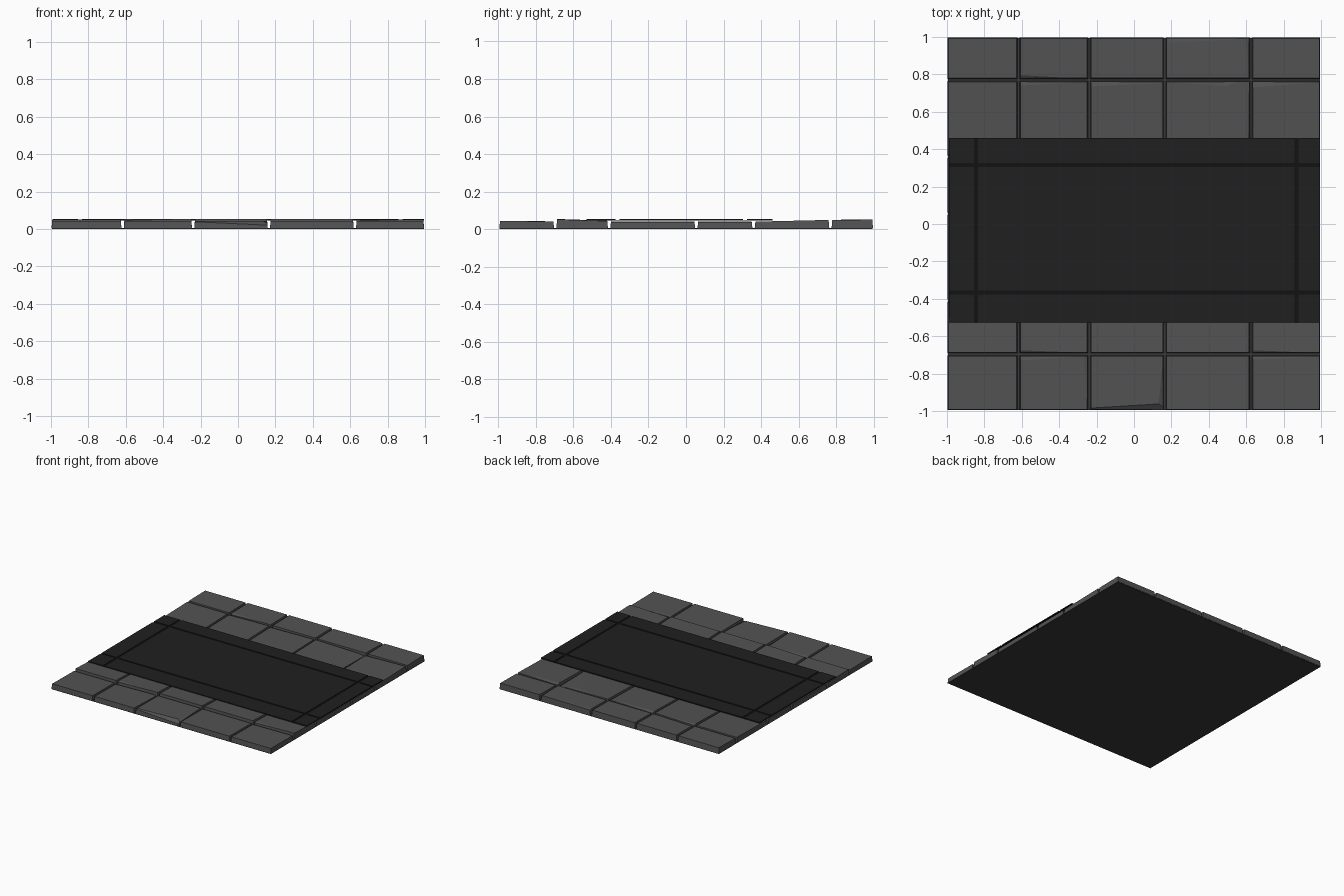
import bpy, bmesh, random
from mathutils import Vector

if "Cube" in bpy.data.objects:
    bpy.data.objects.remove(bpy.data.objects["Cube"])

random.seed(4)


def material(name, v):
    m = bpy.data.materials.new(name)
    m.diffuse_color = (v, v, v, 1)
    m.use_nodes = True
    m.node_tree.nodes["Principled BSDF"].inputs["Base Color"].default_value = m.diffuse_color
    return m


STONE = material("stone", 0.085)
CARPET = material("carpet_dark", 0.014)
GROOVE = material("groove_dark", 0.006)
MORTAR = material("mortar", 0.04)


def finish(bm, name, mat):
    bmesh.ops.recalc_face_normals(bm, faces=bm.faces)
    me = bpy.data.meshes.new(name)
    bm.to_mesh(me)
    bm.free()
    me.materials.append(mat)
    ob = bpy.data.objects.new(name, me)
    bpy.context.collection.objects.link(ob)
    return ob


def block(x0, x1, y0, y1, z0, z1):
    bm = bmesh.new()
    bmesh.ops.create_cube(bm, size=1)
    for v in bm.verts:
        v.co = (x1 if v.co.x > 0 else x0, y1 if v.co.y > 0 else y0, z1 if v.co.z > 0 else z0)
    return bm


def chip(bm, p, q, top, slope):
    # Slice off the part left of the line p -> q with a sloping cut
    p, q = Vector((*p, top)), Vector((*q, top))
    d = (q - p).normalized()
    n = Vector((-d.y * slope, d.x * slope, 1)).normalized()
    cut = bmesh.ops.bisect_plane(bm, geom=bm.verts[:] + bm.edges[:] + bm.faces[:],
                                 plane_co=p, plane_no=n, clear_outer=True)
    edges = [e for e in cut["geom_cut"] if isinstance(e, bmesh.types.BMEdge)]
    if edges:
        bmesh.ops.holes_fill(bm, edges=[e for e in bm.edges if e.is_boundary], sides=0)


# Stone grid: column and row lines, top heights at the near and far edge of each row
XS = [-0.997, -0.617, -0.24, 0.165, 0.625, 0.995]
YS = [-0.995, -0.697, -0.41, 0.055, 0.36, 0.77, 0.997]
TOPS = [(0.044, 0.041), (0.052, 0.043), (0.039, 0.039), (0.039, 0.039), (0.038, 0.047), (0.048, 0.051)]
GAP = 0.006

# Chipped edges: (column, row) -> list of (start, end, slope)
CHIPS = {
    (1, 5): [((-0.24, 0.776), (-0.61, 0.795), -0.7)],
    (3, 5): [((0.62, 0.99), (0.19, 0.97), -0.18), ((0.62, 0.785), (0.6, 0.99), -0.3)],
    (1, 4): [((-0.26, 0.762), (-0.60, 0.74), -0.3)],
    (2, 4): [((0.16, 0.755), (-0.22, 0.735), -0.3), ((0.135, 0.47), (0.155, 0.76), -0.3)],
    (3, 4): [((0.53, 0.735), (0.18, 0.76), -0.25), ((0.57, 0.40), (0.53, 0.735), -0.12)],
    (4, 4): [((0.99, 0.76), (0.65, 0.73), -0.25)],
    (1, 1): [((-0.24, -0.690), (-0.61, -0.675), -0.6)],
    (4, 1): [((0.99, -0.690), (0.63, -0.675), -0.6)],
    (1, 0): [((-0.26, -0.705), (-0.6, -0.73), -0.3), ((-0.245, -0.97), (-0.27, -0.71), -0.4)],
    (2, 0): [((-0.24, -0.985), (0.16, -0.96), 0.7), ((0.135, -0.95), (0.155, -0.71), -0.5)],
    (4, 0): [((0.99, -0.71), (0.64, -0.725), -0.25)],
}

for r, (near, far) in enumerate(TOPS):
    for c in range(5):
        x0, x1 = XS[c] + GAP * (c > 0), XS[c + 1] - GAP * (c < 4)
        y0, y1 = YS[r] + GAP * (r > 0), YS[r + 1] - GAP * (r < 5)
        lift = random.uniform(-0.001, 0.002)
        top = max(near, far) + lift
        bm = block(x0, x1, y0, y1, 0.005, top)
        # Tilted top with slightly drawn-in edges
        for v in bm.verts:
            if v.co.z > 0.02:
                v.co.z = (near if v.co.y < (y0 + y1) / 2 else far) + lift
                v.co.x += 0.004 if v.co.x < (x0 + x1) / 2 else -0.004
                v.co.y += 0.004 if v.co.y < (y0 + y1) / 2 else -0.004
        for p, q, s in CHIPS.get((c, r), []):
            # Orient every cut so it falls away from the stone's middle
            z = near + (far - near) * ((p[1] + q[1]) / 2 - y0) / (y1 - y0) + lift
            a, b = Vector(p), Vector(q)
            mid = Vector(((x0 + x1) / 2, (y0 + y1) / 2))
            side = (b - a).cross(mid - a)
            if side > 0:
                a, b = b, a
            chip(bm, a, b, z, abs(s))
        finish(bm, f"stone_{r}_{c}", STONE)

# Mortar bed under the stones
finish(block(-0.995, 0.995, -0.995, 0.995, 0, 0.006), "mortar_bed", MORTAR)

# Carpet: dark backing with nine raised panels
CX = [(-0.99, -0.855), (-0.833, 0.858), (0.88, 0.995)]
CY = [(-0.53, -0.376), (-0.355, 0.304), (0.325, 0.46)]
finish(block(-0.99, 0.995, -0.53, 0.46, 0.046, 0.0495), "carpet_backing", GROOVE)
for i, (x0, x1) in enumerate(CX):
    for j, (y0, y1) in enumerate(CY):
        finish(block(x0, x1, y0, y1, 0.0495, 0.054), f"carpet_panel_{i}_{j}", CARPET)
